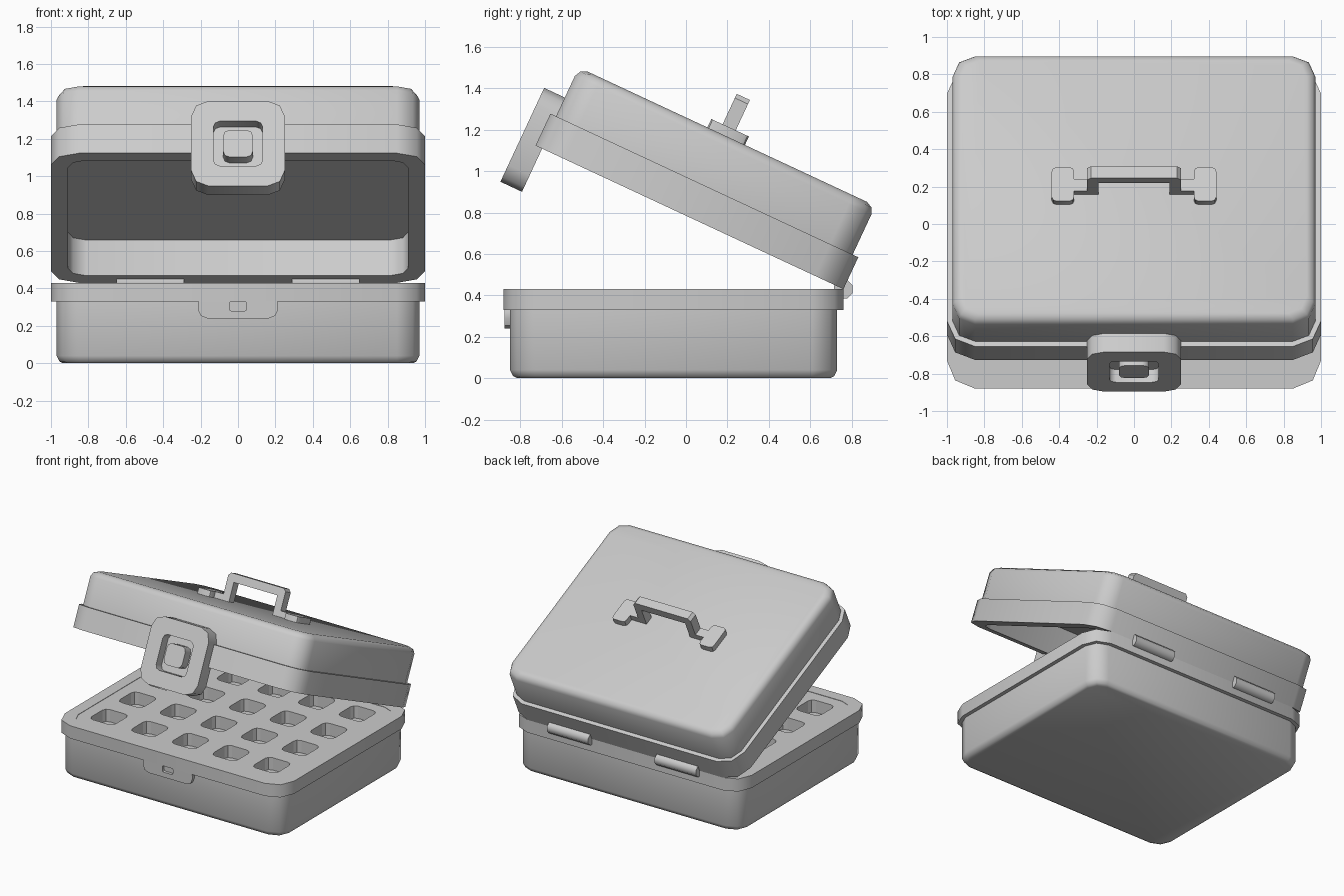
import bpy, bmesh, math
from mathutils import Matrix

if "Cube" in bpy.data.objects:
    bpy.data.objects.remove(bpy.data.objects["Cube"])

grey = bpy.data.materials.new("plain_grey")
grey.diffuse_color = (0.6, 0.6, 0.6, 1)
grey.use_nodes = True
grey.node_tree.nodes["Principled BSDF"].inputs["Base Color"].default_value = grey.diffuse_color

# Lid frame: hinged at the back edge of the rim, opened 25 degrees
LID = Matrix.Translation((0, 0.76, 0.43)) @ Matrix.Rotation(math.radians(-25), 4, 'X')
FRONT = Matrix.Rotation(math.radians(90), 4, 'X')   # local z -> -y, local y -> z
I = Matrix.Identity(4)


def finish(name, bm, matrix=I):
    bmesh.ops.recalc_face_normals(bm, faces=bm.faces[:])
    bm.transform(matrix)
    me = bpy.data.meshes.new(name)
    bm.to_mesh(me)
    bm.free()
    me.materials.append(grey)
    ob = bpy.data.objects.new(name, me)
    bpy.context.collection.objects.link(ob)
    return ob


def smooth(ob, angle=60):
    bpy.ops.object.select_all(action='DESELECT')
    bpy.context.view_layer.objects.active = ob
    ob.select_set(True)
    bpy.ops.object.shade_smooth_by_angle(angle=math.radians(angle))


def rounded(cx, cy, hx, hy, r):
    pts = []
    for k, (sx, sy) in enumerate(((1, 1), (-1, 1), (-1, -1), (1, -1))):
        for a in (0, 45, 90):
            t = math.radians(90 * k + a)
            pts.append((cx + sx * (hx - r) + r * math.cos(t),
                        cy + sy * (hy - r) + r * math.sin(t)))
    return pts


def loft(bm, rect, rings, rmin=0.04):
    """Rounded rectangle swept through (inset, height) rings, capped at both ends."""
    cx, cy, hx, hy, r = rect
    loops = []
    for inset, h in rings:
        ix, iy = inset if isinstance(inset, tuple) else (inset, inset)
        rad = max(r - min(ix, iy), rmin)
        loops.append([bm.verts.new((x, y, h)) for x, y in rounded(cx, cy, hx - ix, hy - iy, rad)])
    for a, b in zip(loops, loops[1:]):
        for i in range(len(a)):
            j = (i + 1) % len(a)
            bm.faces.new((a[i], a[j], b[j], b[i]))
    bm.faces.new(loops[0][::-1])
    bm.faces.new(loops[-1])


def loft_object(name, rect, rings, matrix=I, rmin=0.04, angle=60):
    bm = bmesh.new()
    loft(bm, rect, rings, rmin)
    ob = finish(name, bm, matrix)
    smooth(ob, angle)
    return ob


# Bottom case with rim and pocket
loft_object("bottom_case", (0, -0.06, 1.0, 0.82, 0.15),
            [(0.065, 0), (0.045, 0.01), (0.03, 0.04), (0.03, 0.33), (0, 0.33),
             (0, 0.43), (0.09, 0.43), (0.09, 0.2)], rmin=0.1)

# Tray with a 5 x 4 grid of square pockets
tray = loft_object("tray", (0, -0.06, 0.912, 0.732, 0.1), [(0, 0.19), (0, 0.427)])
bm = bmesh.new()
for i in range(5):
    for j in range(4):
        loft(bm, ((i - 2) * 0.355, -0.06 + (j - 1.5) * 0.355, 0.105, 0.105, 0.04),
             [(0, 0.33), (0, 0.5)])
cutter = finish("pocket_cutter", bm)
cutter.hide_render = True
mod = tray.modifiers.new("pockets", 'BOOLEAN')
mod.operation = 'DIFFERENCE'
mod.solver = 'EXACT'
mod.object = cutter
dg = bpy.context.evaluated_depsgraph_get()
tray.data = bpy.data.meshes.new_from_object(tray.evaluated_get(dg))
tray.modifiers.clear()
bpy.data.objects.remove(cutter)

# Catch plate with a slot on the case front
loft_object("catch_plate", (0, 0.305, 0.215, 0.065, 0.05),
            [(0, 0.84), (0, 0.877), ((0.17, 0.04), 0.877), ((0.17, 0.04), 0.855)],
            FRONT, rmin=0.004, angle=30)

# Hinge barrels
for side, s in (("left", -1), ("right", 1)):
    bm = bmesh.new()
    bmesh.ops.create_cone(bm, cap_ends=True, segments=8, radius1=0.048, radius2=0.048, depth=0.36,
                          matrix=Matrix.Translation((s * 0.47, 0.76, 0.43))
                          @ Matrix.Rotation(math.pi / 2, 4, 'Y')
                          @ Matrix.Rotation(math.pi / 8, 4, 'Z'))
    smooth(finish(side + "_hinge_barrel", bm))

# Hollow lid
loft_object("lid", (0, -0.82, 1.0, 0.82, 0.15),
            [(0.09, 0.21), (0.09, 0), (0, 0), (0, 0.17), (0.03, 0.17),
             (0.03, 0.385), (0.045, 0.415), (0.075, 0.43)], LID, rmin=0.1)

# Front latch with recess and button
loft_object("front_latch", (0, 0.02, 0.25, 0.25, 0.09),
            [(0, 1.605), (0, 1.72), (0.118, 1.72), (0.118, 1.645), (0.17, 1.645), (0.17, 1.72)],
            LID @ FRONT, rmin=0.035, angle=50)

# Handle mounting plates
for side, s in (("left", -1), ("right", 1)):
    loft_object(side + "_handle_plate", (s * 0.38, -0.825, 0.06, 0.1, 0.025),
                [(0, 0.42), (0, 0.475)], LID, rmin=0.02, angle=30)

# Carry handle: arch profile with feet, extruded across the lid depth
half = [(0.19, 0.575), (0.19, 0.42), (0.33, 0.42), (0.33, 0.475), (0.25, 0.475), (0.25, 0.615), (0.23, 0.637)]
profile = half + [(-x, z) for x, z in reversed(half)]
bm = bmesh.new()
face = bm.faces.new([bm.verts.new((x, -0.865, z)) for x, z in profile])
ext = bmesh.ops.extrude_face_region(bm, geom=[face])
bmesh.ops.translate(bm, vec=(0, 0.07, 0),
                    verts=[g for g in ext["geom"] if isinstance(g, bmesh.types.BMVert)])
finish("carry_handle", bm, LID)
